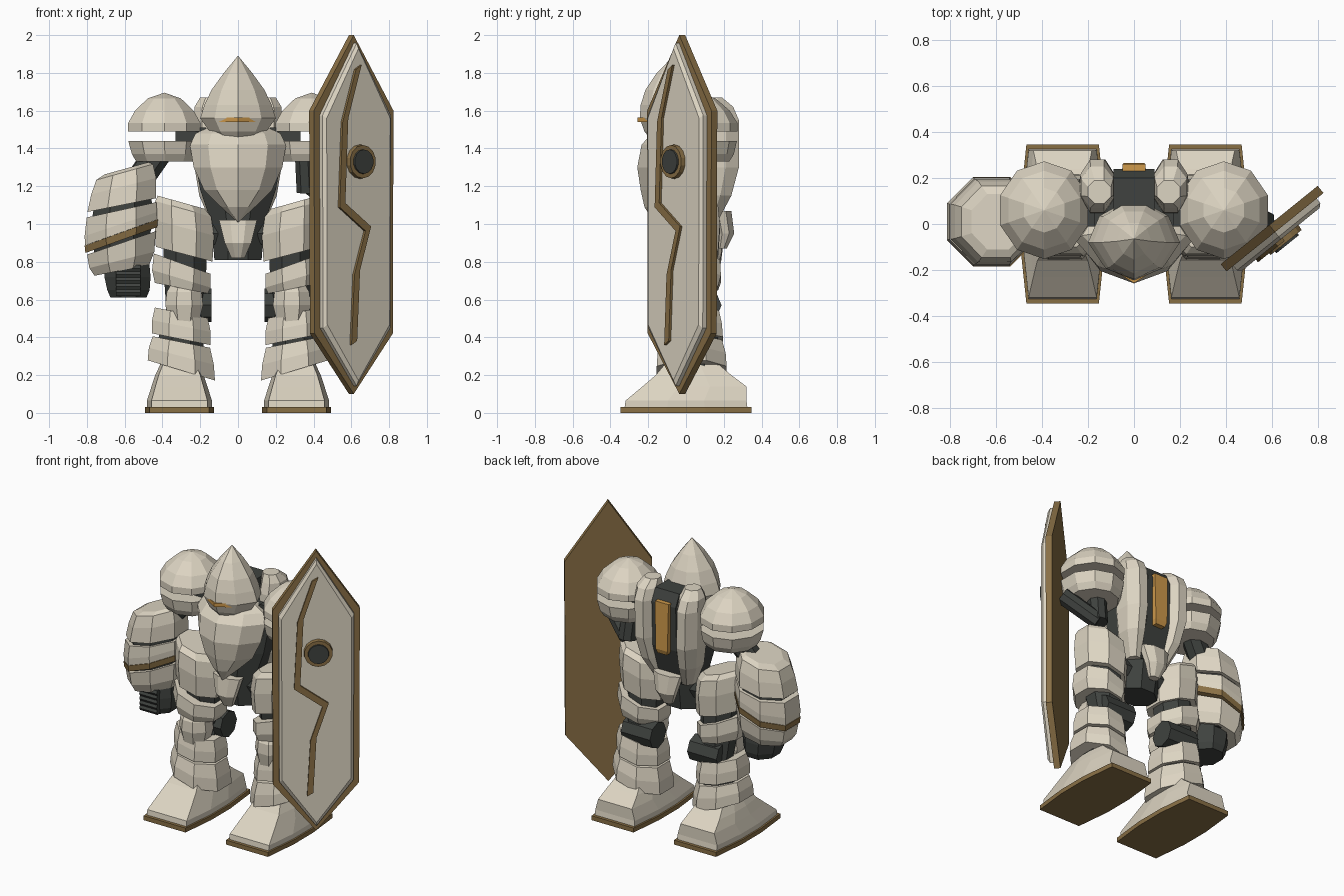
import bpy, bmesh, math
from mathutils import Matrix, Vector


def material(name, rgb):
    m = bpy.data.materials.new(name)
    m.diffuse_color = (*rgb, 1)
    return m


CREAM = material("cream_armour", (0.72, 0.66, 0.54))
BRONZE = material("bronze_trim", (0.25, 0.16, 0.06))
DARK = material("dark_frame", (0.05, 0.055, 0.05))
AMBER = material("amber_light", (0.62, 0.32, 0.07))


def finish(name, bm, mat):
    bmesh.ops.remove_doubles(bm, verts=bm.verts, dist=0.0005)
    bmesh.ops.recalc_face_normals(bm, faces=bm.faces)
    me = bpy.data.meshes.new(name)
    bm.to_mesh(me)
    bm.free()
    me.materials.append(mat)
    ob = bpy.data.objects.new(name, me)
    bpy.context.collection.objects.link(ob)
    return ob


def loft(name, outline, secs, mat, s=1, M=None):
    """Skin an outline through sections (z, cx, cy, sx, sy[, slope along x])."""
    bm = bmesh.new()
    rings = []
    for sec in secs:
        z, cx, cy, sx, sy = sec[:5]
        slope = sec[5] if len(sec) > 5 else 0
        rings.append([bm.verts.new((s * (cx + x * sx), cy + y * sy, z + slope * x * sx))
                      for x, y in outline])
    n = len(outline)
    for a, b in zip(rings, rings[1:]):
        for i in range(n):
            j = (i + 1) % n
            bm.faces.new((a[i], a[j], b[j], b[i]))
    bm.faces.new(rings[0])
    bm.faces.new(rings[-1])
    if M:
        bm.transform(M)
    return finish(name, bm, mat)


def beam(name, p, q, r, mat, n=8, r2=None):
    """Faceted rod between two points."""
    p, q = Vector(p), Vector(q)
    bm = bmesh.new()
    bmesh.ops.create_cone(bm, cap_ends=True, segments=n, radius1=r,
                          radius2=r if r2 is None else r2, depth=(q - p).length)
    bm.transform(Matrix.Translation((p + q) / 2) @ Vector((0, 0, 1)).rotation_difference(q - p).to_matrix().to_4x4())
    return finish(name, bm, mat)


def ngon(n, k=1.0):
    return [(k * math.cos((i + .5) * math.tau / n), k * math.sin((i + .5) * math.tau / n)) for i in range(n)]


OCT = ngon(8, 1 / math.cos(math.pi / 8))
DECA = ngon(10, 1.02)
BOX = [(-1, -1), (1, -1), (1, 1), (-1, 1)]
BEAK = [(0, -1), (.62, -.68), (1, 0), (.75, .7), (.3, 1), (-.3, 1), (-.75, .7), (-1, 0), (-.62, -.68)]

# Helmet and visor
loft("helmet", BEAK, [(1.44, 0, -.07, .10, .11), (1.49, 0, -.08, .15, .14), (1.56, 0, -.08, .2, .165),
                      (1.63, 0, -.08, .178, .16), (1.71, 0, -.08, .14, .135), (1.80, 0, -.075, .075, .08),
                      (1.89, 0, -.065, .001, .001)], CREAM)
loft("visor", [(0, -.257), (.11, -.188), (.11, -.15), (0, -.22), (-.11, -.15), (-.11, -.188)],
     [(1.54, 0, 0, 1, 1), (1.565, 0, 0, 1, 1)], AMBER)

# Torso
loft("chest_plate", BEAK, [(1.01, 0, -.15, .004, .02), (1.09, 0, -.12, .09, .10), (1.18, 0, -.10, .18, .14),
                           (1.30, 0, -.09, .235, .168), (1.42, 0, -.07, .255, .165),
                           (1.48, 0, -.05, .225, .13), (1.51, 0, -.04, .16, .09)], CREAM)
loft("torso_frame", OCT, [(.81, 0, .03, .125, .10), (1.0, 0, .03, .14, .13), (1.18, 0, .05, .2, .15),
                          (1.4, 0, .06, .24, .15), (1.5, 0, .07, .2, .14)], DARK)
loft("back_spine", BOX, [(1.0, 0, .09, .08, .07), (1.25, 0, .13, .09, .10), (1.55, 0, .14, .09, .10),
                         (1.63, 0, .13, .09, .07)], DARK)
loft("back_light", BOX, [(1.22, 0, .235, .035, .02), (1.25, 0, .24, .045, .025), (1.57, 0, .235, .05, .025)], AMBER)
for side, y, dz, sgn in (("front", -.105, 0, -1), ("rear", .19, .05, 1)):
    loft(side + "_waist_guard", OCT, [(.82 + dz, 0, y, .035, .025), (.90 + dz, 0, y + sgn * .02, .07, .045),
                                      (1.02 + dz, 0, y, .10, .05)], CREAM)
beam("hip_bar", (-.28, .03, .95), (.28, .03, .95), .08, DARK)

# Shield, built flat then turned outwards
M = Matrix(((.78, 0, .63, .6), (.63, 0, -.78, -.02), (0, 1, 0, 1.05), (0, 0, 0, 1)))
HEX = [(0, .95), (-.27, .55), (-.265, -.63), (0, -.95), (.265, -.63), (.27, .55)]
loft("shield_back", HEX, [(-.02, 0, 0, 1, 1), (.02, 0, 0, 1, 1)], BRONZE, M=M)
loft("shield_face", HEX, [(.02, 0, 0, .86, .955), (.045, 0, 0, .86, .955), (.06, 0, 0, .8, .925)], CREAM, M=M)
crack = [(-.01, .78), (-.1, .5), (-.12, .05), (.055, -.075), (-.02, -.305), (-.04, -.68)]
w = .019
loft("shield_crack", [(u - w, v - w * .6) for u, v in crack] + [(u + w, v + w * .6) for u, v in reversed(crack)],
     [(.05, 0, 0, 1, 1), (.075, 0, 0, 1, 1)], BRONZE, M=M)
loft("shield_boss_ring", ngon(14), [(.05, .01, .28, .092, .092), (.085, .01, .28, .088, .088)], BRONZE, M=M)
loft("shield_boss", ngon(14), [(.06, .01, .28, .068, .068), (.095, .01, .28, .064, .064)], DARK, M=M)

# Mirrored parts
for s, side in ((-1, "right"), (1, "left")):
    # Back plates and shoulders
    loft(side + "_back_plate", OCT, [(1.0, .10, .11, .04, .05), (1.15, .14, .14, .065, .10),
                                     (1.3, .155, .16, .075, .12), (1.55, .16, .165, .075, .115),
                                     (1.62, .16, .16, .07, .09), (1.67, .15, .14, .05, .05)], CREAM, s)
    loft(side + "_shoulder_dome", DECA,
         [(1.49, .39, .06, .197, .208), (1.535, .39, .06, .197, .208), (1.60, .39, .06, .16, .168),
          (1.665, .39, .06, .09, .095), (1.695, .39, .06, .001, .001)], CREAM, s)
    loft(side + "_shoulder_cup", DECA, [(1.33, .385, .06, .158, .165), (1.37, .387, .06, .18, .19),
                                        (1.44, .39, .06, .197, .205)], CREAM, s)
    loft(side + "_shoulder_joint", BOX, [(1.36, .25, .06, .08, .07), (1.51, .25, .06, .08, .07)], DARK, s)
    # Thigh, knee and shin
    loft(side + "_thigh_upper", OCT, [(.84, .285, .02, .15, .15, .26), (.98, .285, .02, .158, .16, .26),
                                      (1.08, .29, .02, .148, .15, .28), (1.115, .30, .02, .125, .12, .28)], CREAM, s)
    loft(side + "_thigh_lower", OCT, [(.66, .30, .02, .14, .15, .2), (.71, .30, .02, .155, .165, .3),
                                      (.79, .295, .02, .15, .16, .36)], CREAM, s)
    loft(side + "_leg_core", OCT, [(.2, .30, .05, .11, .11), (.4, .30, .05, .12, .12), (.55, .29, .07, .09, .09),
                                   (.7, .28, .04, .11, .11), (1.0, .28, .02, .12, .12)], DARK, s)
    loft(side + "_knee_guard", OCT, [(.47, .285, -.04, .075, .08), (.57, .285, -.04, .1, .10),
                                     (.64, .285, -.04, .092, .095), (.70, .285, -.03, .06, .07)], CREAM, s)
    beam(side + "_knee_joint", (s * .14, .1, .57), (s * .36, .1, .57), .088, DARK)
    loft(side + "_shin_upper", OCT, [(.39, .30, .03, .155, .165, .2), (.46, .30, .03, .155, .16, .2),
                                     (.53, .30, .03, .14, .145, .2)], CREAM, s)
    loft(side + "_shin_lower", OCT, [(.225, .30, .03, .178, .185, .3), (.30, .30, .03, .172, .18, .26),
                                     (.375, .30, .03, .152, .16, .2)], CREAM, s)
    # Foot
    FOOT = [(-.86, -1), (.86, -1), (1, -.3), (1, .3), (.86, 1), (-.86, 1), (-1, .3), (-1, -.3)]
    loft(side + "_sole", FOOT, [(0, .31, 0, .183, .346), (.03, .31, 0, .183, .346)], BRONZE, s)
    loft(side + "_foot", FOOT, [(.03, .31, 0, .172, .325), (.065, .31, 0, .172, .32), (.14, .31, .045, .148, .275),
                                (.2, .31, .04, .128, .2), (.26, .31, .03, .10, .14)], CREAM, s)

# Right arm with heavy segmented gauntlet
beam("right_upper_arm", (-.42, .06, 1.38), (-.56, .02, 1.18), .075, DARK)
loft("gauntlet_core", OCT, [(.76, -.61, .01, .13, .13), (1.0, -.62, .01, .165, .17, .25),
                            (1.25, -.60, .01, .14, .15, .25)], DARK)
loft("gauntlet_top", OCT, [(1.10, -.615, .01, .182, .185, .2), (1.2, -.605, .01, .172, .175, .25),
                           (1.275, -.60, .01, .150, .155, .28), (1.295, -.59, .01, .115, .12, .28)], CREAM)
loft("gauntlet_middle", OCT, [(.955, -.62, .01, .19, .19, .36), (1.0, -.62, .01, .192, .192, .33),
                              (1.075, -.617, .01, .184, .186, .22)], CREAM)
loft("gauntlet_band", OCT, [(.915, -.618, .01, .19, .19, .36), (.955, -.618, .01, .194, .194, .36)], BRONZE)
loft("gauntlet_bottom", OCT, [(.755, -.615, .01, .145, .15, .2), (.81, -.615, .01, .172, .175, .25),
                              (.90, -.617, .01, .182, .185, .34)], CREAM)
loft("hand", OCT, [(.61, -.58, 0, .095, .11), (.65, -.58, 0, .112, .125), (.72, -.585, 0, .122, .13),
                   (.8, -.59, 0, .12, .125)], DARK)
for i in range(5):
    z = .637 + i * .032
    beam("finger_%d" % (i + 1), (-.645, -.12, z), (-.515, -.12, z), .02, DARK, 6)

# Left arm folded up behind the shield
beam("left_upper_arm", (.36, .07, 1.38), (.37, .10, 1.17), .06, DARK)
beam("left_forearm", (.37, .10, 1.18), (.575, .0, 1.33), .055, DARK)
